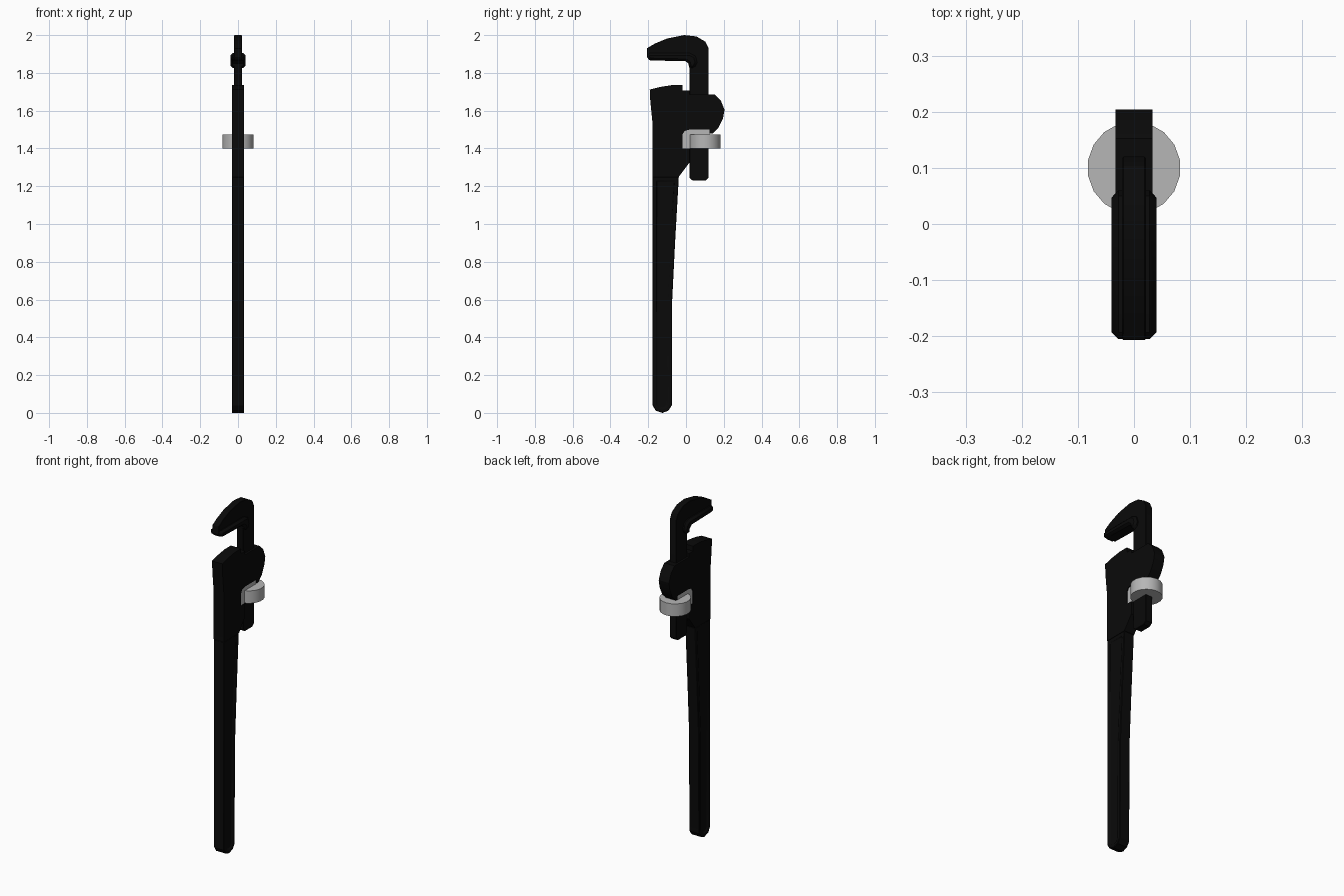
import bpy
import bmesh
import math

cube = bpy.data.objects.get("Cube")
if cube:
    bpy.data.objects.remove(cube)


def make_material(name, rgb, roughness):
    mat = bpy.data.materials.new(name)
    mat.use_nodes = True
    mat.diffuse_color = (*rgb, 1)
    bsdf = mat.node_tree.nodes["Principled BSDF"]
    bsdf.inputs["Base Color"].default_value = (*rgb, 1)
    bsdf.inputs["Roughness"].default_value = roughness
    return mat


BLACK = make_material("black iron", (0.003, 0.003, 0.003), 0.6)
STEEL = make_material("pale steel", (0.47, 0.47, 0.47), 0.5)


def finish(obj, mat, bevel=0.0):
    obj.data.materials.append(mat)
    if bevel:
        mod = obj.modifiers.new("edge chamfer", 'BEVEL')
        mod.width = bevel
        mod.segments = 1
        mod.angle_limit = math.radians(50)
    bpy.ops.object.select_all(action='DESELECT')
    obj.select_set(True)
    bpy.context.view_layer.objects.active = obj
    bpy.ops.object.shade_smooth_by_angle(angle=math.radians(30))
    return obj


def slab(name, outline, half, mat, bevel=0.0, recess=None):
    """Extrude a (y, z) outline across x, with an optional sunk panel on each side."""
    bm = bmesh.new()
    face = bm.faces.new([bm.verts.new((-half, y, z)) for y, z in outline])
    out = bmesh.ops.extrude_face_region(bm, geom=[face])
    moved = [v for v in out["geom"] if isinstance(v, bmesh.types.BMVert)]
    bmesh.ops.translate(bm, verts=moved, vec=(2 * half, 0, 0))
    bmesh.ops.recalc_face_normals(bm, faces=bm.faces)
    if recess:
        margin, depth = recess
        sides = [f for f in bm.faces if abs(f.normal.x) > 0.9]
        bmesh.ops.inset_region(bm, faces=sides, thickness=margin, use_even_offset=True)
        bmesh.ops.inset_region(bm, faces=sides, thickness=0.004, depth=-depth,
                               use_even_offset=True)
    mesh = bpy.data.meshes.new(name)
    bm.to_mesh(mesh)
    bm.free()
    obj = bpy.data.objects.new(name, mesh)
    bpy.context.collection.objects.link(obj)
    return finish(obj, mat, bevel)


# Long tapering handle with a sunk panel on both sides
slab("handle", [(-.177, 1.25), (-.177, .04), (-.16, .012), (-.125, 0), (-.093, .012),
                (-.075, .04), (-.073, .6), (-.058, .9), (-.038, 1.25)],
     .033, BLACK, .003, (.02, .006))

# Head with the fixed lower jaw, the nut slot and the rounded rear housing
slab("head", [(-.177, 1.25), (-.038, 1.25), (.018, 1.325), (.018, 1.40), (-.018, 1.40),
              (-.018, 1.475), (-.008, 1.492), (.018, 1.50), (.125, 1.50), (.125, 1.478),
              (.142, 1.48), (.172, 1.51), (.196, 1.56), (.204, 1.605), (.184, 1.655),
              (.152, 1.685), (.018, 1.685), (.018, 1.706), (-.018, 1.706),
              (-.018, 1.735), (-.077, 1.735), (-.14, 1.725), (-.192, 1.712),
              (-.189, 1.65), (-.177, 1.53)],
     .033, BLACK)

# Sliding hook jaw and its shank
slab("hook_jaw", [(-.207, 1.93), (-.165, 1.955), (-.10, 1.982), (-.01, 2.0), (.055, 1.993),
                  (.103, 1.965), (.12, 1.93), (.12, 1.245), (.103, 1.23), (.035, 1.23),
                  (.018, 1.245), (.018, 1.825), (.012, 1.85), (-.003, 1.863),
                  (-.195, 1.867), (-.207, 1.885)],
     .021, BLACK, .002)

# Wider gripping edge along the inside of the hook
slab("upper_jaw_grip", [(-.205, 1.905), (-.205, 1.882), (-.193, 1.866), (-.003, 1.862),
                        (.012, 1.85), (.018, 1.825), (.045, 1.825), (.06, 1.855),
                        (.05, 1.89), (.02, 1.905)],
     .04, BLACK, .012)

# Pale guide filling the slot beside the nut
slab("nut_guide", [(-.019, 1.40), (-.019, 1.475), (-.008, 1.493), (.018, 1.501),
                   (.125, 1.501), (.125, 1.42), (.018, 1.40)],
     .028, STEEL)

# Round adjusting nut
bpy.ops.mesh.primitive_cylinder_add(vertices=18, radius=.083, depth=.073,
                                    location=(0, .1, 1.4365))
nut = bpy.context.object
nut.name = "adjusting_nut"
finish(nut, STEEL)
